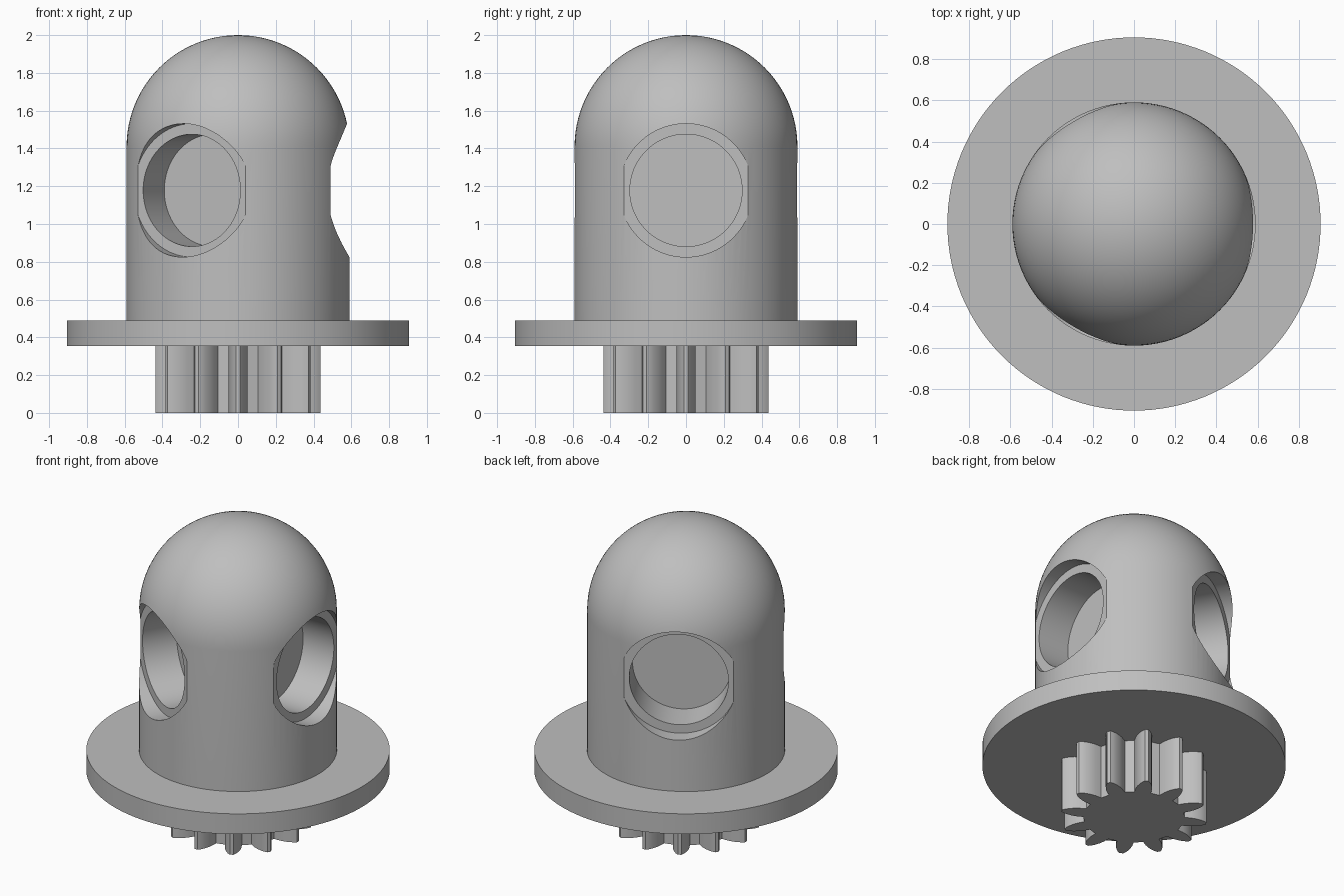
import bpy, bmesh
from math import pi, sin, cos, radians
from mathutils import Matrix, Vector

cube = bpy.data.objects.get("Cube")
if cube:
    bpy.data.objects.remove(cube, do_unlink=True)

grey = bpy.data.materials.new("light grey")
grey.use_nodes = True
colour = (0.52, 0.52, 0.52, 1)
grey.diffuse_color = colour
grey.node_tree.nodes["Principled BSDF"].inputs["Base Color"].default_value = colour


def finish(name, bm):
    bmesh.ops.recalc_face_normals(bm, faces=bm.faces)
    mesh = bpy.data.meshes.new(name)
    bm.to_mesh(mesh)
    bm.free()
    mesh.materials.append(grey)
    obj = bpy.data.objects.new(name, mesh)
    bpy.context.collection.objects.link(obj)
    return obj


def lathe(name, profile, steps=96):
    """Revolve (radius, height) points, which start and end on the axis."""
    bm = bmesh.new()
    verts = [bm.verts.new((r, 0, z)) for r, z in profile]
    edges = [bm.edges.new(pair) for pair in zip(verts, verts[1:])]
    bmesh.ops.spin(bm, geom=verts + edges, cent=(0, 0, 0), axis=(0, 0, 1),
                   angle=2 * pi, steps=steps, use_duplicate=False)
    bmesh.ops.remove_doubles(bm, verts=bm.verts, dist=0.0001)
    return finish(name, bm)


def select(obj):
    bpy.ops.object.select_all(action='DESELECT')
    obj.select_set(True)
    bpy.context.view_layer.objects.active = obj


def smooth(obj):
    select(obj)
    bpy.ops.object.shade_smooth_by_angle(angle=radians(25))


# Domed body
R, SPRING, FLANGE_TOP, FLANGE_BASE = 0.59, 1.41, 0.488, 0.354
dome = [(R * cos(a), SPRING + R * sin(a)) for a in [i * pi / 48 for i in range(24)]]
body = lathe("domed_body", [(0, FLANGE_TOP), (R, FLANGE_TOP)] + dome + [(0, SPRING + R)])

# Three blind holes with counterbores, evenly spaced round the body
for i in range(3):
    cutter = lathe("hole_cutter", [(0, 0.266), (0.297, 0.266), (0.297, 0.49),
                                   (0.353, 0.49), (0.353, 0.8), (0, 0.8)])
    cutter.hide_render = True
    cutter.data.transform(Matrix.Translation((0, 0, 1.178))
                          @ Matrix.Rotation(i * 2 * pi / 3, 4, 'Z')
                          @ Matrix.Rotation(pi / 2, 4, 'Y'))
    select(body)
    cut = body.modifiers.new("hole", 'BOOLEAN')
    cut.operation = 'DIFFERENCE'
    cut.solver = 'EXACT'
    cut.object = cutter
    bpy.ops.object.modifier_apply(modifier=cut.name)
    bpy.data.objects.remove(cutter, do_unlink=True)
smooth(body)

# Round flange
smooth(lathe("flange", [(0, FLANGE_BASE), (0.905, FLANGE_BASE),
                        (0.905, FLANGE_TOP), (0, FLANGE_TOP)], 128))

# Drive gear: one tooth outline repeated, then extruded
TEETH = 12
flank = [(0.298, 0.05), (0.34, 0.049), (0.37, 0.044),
         (0.40, 0.034), (0.42, 0.024), (0.437, 0.011)]
tooth = [(r, -w) for r, w in flank] + [(r, w) for r, w in reversed(flank)]
bm = bmesh.new()
outline = []
for i in range(TEETH):
    turn = Matrix.Rotation(i * 2 * pi / TEETH, 3, 'Z')
    outline += [bm.verts.new(turn @ Vector((x, y, 0))) for x, y in tooth]
base = bm.faces.new(outline)
top = bmesh.ops.extrude_face_region(bm, geom=[base], use_keep_orig=True)["geom"]
bmesh.ops.translate(bm, vec=(0, 0, FLANGE_BASE),
                    verts=[g for g in top if isinstance(g, bmesh.types.BMVert)])
smooth(finish("drive_gear", bm))
